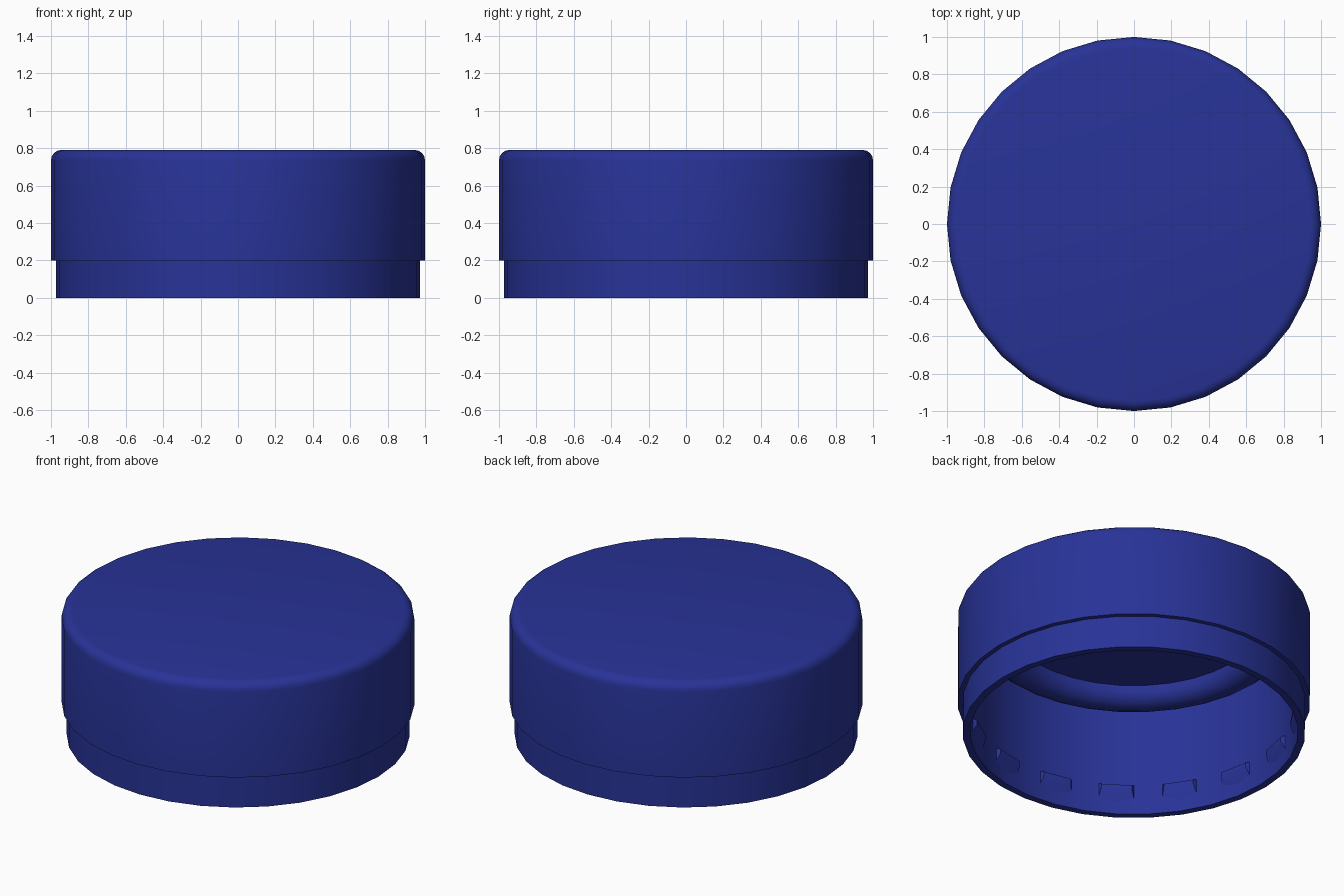
import bpy, bmesh, math

if "Cube" in bpy.data.objects:
    bpy.data.objects.remove(bpy.data.objects["Cube"])

SIDES = 32
blue = bpy.data.materials.new("deep blue plastic")
blue.diffuse_color = (0.021, 0.033, 0.31, 1)
blue.use_nodes = True
blue.node_tree.nodes["Principled BSDF"].inputs["Base Color"].default_value = blue.diffuse_color


def finish(bm, name, angle=35):
    bmesh.ops.recalc_face_normals(bm, faces=bm.faces)
    me = bpy.data.meshes.new(name)
    bm.to_mesh(me)
    bm.free()
    me.materials.append(blue)
    ob = bpy.data.objects.new(name, me)
    bpy.context.collection.objects.link(ob)
    bpy.ops.object.select_all(action='DESELECT')
    ob.select_set(True)
    bpy.context.view_layer.objects.active = ob
    bpy.ops.object.shade_smooth_by_angle(angle=math.radians(angle))
    return ob


def lathe(name, profile):
    """Revolve (radius, z) points; radius 0 makes a pole."""
    bm = bmesh.new()
    rings = []
    for r, z in profile:
        if r == 0:
            rings.append([bm.verts.new((0, 0, z))] * SIDES)
        else:
            rings.append([bm.verts.new((r * math.cos(i * math.tau / SIDES),
                                        r * math.sin(i * math.tau / SIDES), z))
                          for i in range(SIDES)])
    for a, b in zip(rings, rings[1:]):
        for i in range(SIDES):
            j = (i + 1) % SIDES
            quad = list(dict.fromkeys((a[i], a[j], b[j], b[i])))
            bm.faces.new(quad)
    return finish(bm, name)


# Cap shell: rounded top, stepped skirt, inner wall, half-round seal ring, ceiling
corner = [(0.945 + 0.055 * math.sin(t), 0.735 + 0.055 * math.cos(t))
          for t in (math.radians(a) for a in (0, 22.5, 45, 67.5, 90))]
seal = [(0.82 + 0.1 * math.cos(t), 0.72 - 0.1 * math.sin(t))
        for t in (math.radians(a) for a in range(0, 181, 20))]
lathe("cap_shell",
      [(0, 0.79)] + corner +
      [(1, 0.2), (0.972, 0.2), (0.972, 0), (0.93, 0), (0.93, 0.72)] +
      seal + [(0, 0.72)])

# Retaining lugs: small wedges around the inside of the skirt
bm = bmesh.new()
for k in range(16):
    c = math.radians(11.25 + 22.5 * k)
    # section: (radius, z, half width in degrees)
    section = [(0.935, 0.08, 6.5), (0.905, 0.15, 5.5), (0.905, 0.175, 5.5), (0.935, 0.19, 6.5)]
    left, right = [[bm.verts.new((r * math.cos(c + s * math.radians(w)),
                                  r * math.sin(c + s * math.radians(w)), z))
                    for r, z, w in section] for s in (-1, 1)]
    for i in range(4):
        j = (i + 1) % 4
        bm.faces.new((left[i], left[j], right[j], right[i]))
    bm.faces.new(left)
    bm.faces.new(right[::-1])
finish(bm, "retaining_lugs")
